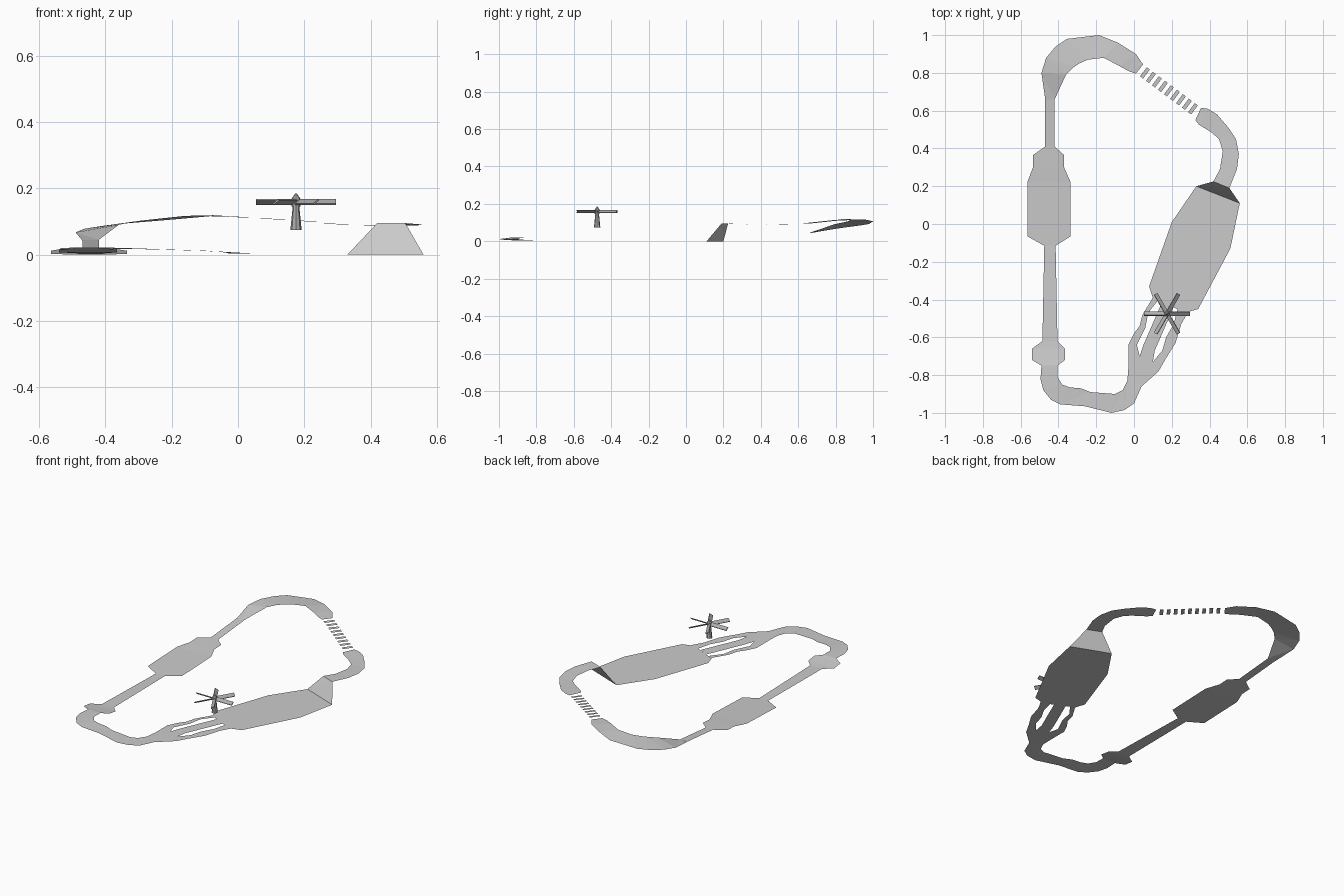
import bpy
import bmesh
import math
from mathutils import Vector, Matrix

default_cube = bpy.data.objects.get("Cube")
if default_cube:
    bpy.data.objects.remove(default_cube, do_unlink=True)


def make_material(name, value):
    material = bpy.data.materials.new(name)
    colour = (value, value, value, 1)
    material.use_nodes = True
    material.diffuse_color = colour
    material.node_tree.nodes["Principled BSDF"].inputs["Base Color"].default_value = colour
    return material


track_grey = make_material("track grey", .6)
metal_grey = make_material("rotor grey", .42)


def finish(name, mesh_builder, material):
    mesh = bpy.data.meshes.new(name)
    mesh_builder.to_mesh(mesh)
    mesh_builder.free()
    mesh.materials.append(material)
    scene_object = bpy.data.objects.new(name, mesh)
    bpy.context.collection.objects.link(scene_object)
    return scene_object


def add_upward_face(builder, corners):
    face = builder.faces.new(corners)
    face.normal_update()
    if face.normal.z < 0:
        face.normal_flip()


def sheet(name, outline):
    """Single flat polygon."""
    builder = bmesh.new()
    add_upward_face(builder, [builder.verts.new(point) for point in outline])
    return finish(name, builder, track_grey)


def ribbon(name, sections):
    """Open strip of road through pairs of edge points."""
    builder = bmesh.new()
    rows = [[builder.verts.new(point) for point in pair] for pair in sections]
    for (a, b), (c, d) in zip(rows, rows[1:]):
        for corners in ((a, b, d), (a, d, c)):
            add_upward_face(builder, corners)
    return finish(name, builder, track_grey)


def level(sections):
    """Turn (x, y, x, y, height) rows into pairs of edge points."""
    return [((ax, ay, z), (bx, by, z)) for ax, ay, bx, by, z in sections]


# Raised, banked bend at the rear left
ribbon("rear_bend", [
    ((.048, .845, .112), (.01, .796, .112)),
    ((.01, .9, .114), (-.03, .81, .115)),
    ((-.085, .96, .116), (-.075, .835, .119)),
    ((-.185, 1, .107), (-.16, .88, .117)),
    ((-.355, .98, .093), (-.245, .87, .108)),
    ((-.415, .94, .086), (-.29, .85, .103)),
    ((-.465, .88, .078), (-.32, .83, .099)),
    ((-.49, .8, .067), (-.36, .79, .09)),
    ((-.47, .66, .043), (-.42, .66, .045)),
])

# Left straight with its two wider platforms: y, left edge, right edge, height
straight = [
    (.66, -.47, -.42, .044), (.41, -.47, -.42, .022),
    (.365, -.535, -.37, .02), (.3, -.535, -.37, .017),
    (.22, -.565, -.335, .012), (-.065, -.565, -.335, .002),
    (-.115, -.475, -.415, 0), (-.62, -.485, -.405, .004),
    (-.66, -.54, -.365, .007), (-.72, -.54, -.365, .015),
    (-.75, -.49, -.405, .02),
]
ribbon("left_straight", [((a, y, z), (b, y, z)) for y, a, b, z in straight])

# Front bend
ribbon("front_bend", level([
    (-.49, -.75, -.405, -.75, .02),
    (-.495, -.82, -.405, -.81, .021),
    (-.48, -.88, -.38, -.85, .021),
    (-.44, -.93, -.34, -.865, .02),
    (-.39, -.955, -.28, -.87, .018),
    (-.26, -.965, -.23, -.89, .016),
    (-.12, -1, -.1, -.9, .012),
    (-.05, -.985, -.06, -.88, .009),
    (0, -.95, -.035, -.83, .006),
    (.04, -.86, -.03, -.765, .004),
]))

# Junction where the road splits into three lanes
low = .003
sheet("lane_junction", [(x, y, low) for x, y in (
    (-.03, -.765), (.04, -.86), (.13, -.78), (.1, -.73), (.03, -.7), (-.03, -.64))])

lanes = {
    "left_lane": [(-.03, -.64, .03, -.7), (0, -.58, .015, -.64), (.03, -.54, .06, -.55),
                  (.045, -.48, .075, -.47), (.1, -.39, .13, -.4)],
    "middle_lane": [(.03, -.7, .1, -.73), (.05, -.64, .11, -.67), (.15, -.41, .21, -.44)],
    "right_lane": [(.13, -.78, .1, -.73), (.17, -.71, .15, -.67), (.22, -.63, .17, -.6),
                   (.25, -.53, .21, -.53), (.29, -.46, .23, -.45)],
}
for lane_name, lane in lanes.items():
    ribbon(lane_name, level([(*edges, low) for edges in lane]))

# Broad ground platform and the steep ramp leaving it
sheet("ground_platform", [(x, y, 0) for x, y in (
    (.1, -.39), (.27, -.47), (.34, -.45), (.51, -.13),
    (.56, .11), (.33, .2), (.2, .01), (.08, -.33))])
ribbon("steep_ramp", level([(.33, .2, .56, .11, 0), (.42, .225, .505, .19, .095)]))

# Raised bend on the right
ribbon("right_bend", level([
    (.42, .225, .505, .19, .095),
    (.455, .29, .545, .29, .092),
    (.47, .385, .555, .37, .09),
    (.45, .45, .54, .45, .088),
    (.41, .485, .5, .51, .088),
    (.37, .51, .44, .58, .089),
    (.345, .525, .39, .61, .09),
    (.325, .55, .355, .615, .09),
]))

# Separate bridge planks spanning the two raised bends
bridge_start = Vector((.058, .8, .112))
bridge_end = Vector((.312, .61, .092))
along = (bridge_end - bridge_start).normalized()
across = Vector((-along.y, along.x, 0)).normalized()
plank_count = 9
for index in range(plank_count):
    centre = bridge_start.lerp(bridge_end, index / (plank_count - 1))
    sheet(f"bridge_plank_{index}", [
        centre + along * .01 * u + across * .03 * v
        for u, v in ((-1, -1), (1, -1), (1, 1), (-1, 1))])

# Floating rotor: tapered post, hub, pointed cap
rotor_x, rotor_y = .175, -.475


def tapered(name, bottom, top, lower_radius, upper_radius):
    builder = bmesh.new()
    bmesh.ops.create_cone(
        builder, cap_ends=True, segments=8, radius1=lower_radius, radius2=upper_radius,
        depth=top - bottom,
        matrix=Matrix.Translation((rotor_x, rotor_y, (bottom + top) / 2)))
    finish(name, builder, metal_grey)


tapered("rotor_post", .075, .145, .017, .01)
tapered("rotor_hub", .145, .168, .013, .013)
tapered("rotor_cap", .168, .185, .014, .002)

# Six pitched blades around the hub
blade_count = 6
for index in range(blade_count):
    builder = bmesh.new()
    turn = Matrix.Rotation(index * math.tau / blade_count, 4, "Z")
    pitch = Matrix.Rotation(math.radians(35), 4, "X")
    bmesh.ops.create_cube(
        builder, size=1,
        matrix=Matrix.Translation((rotor_x, rotor_y, .159)) @ turn
        @ Matrix.Translation((.065, 0, 0)) @ pitch @ Matrix.Diagonal((.112, .023, .005, 1)))
    finish(f"rotor_blade_{index}", builder, metal_grey)
